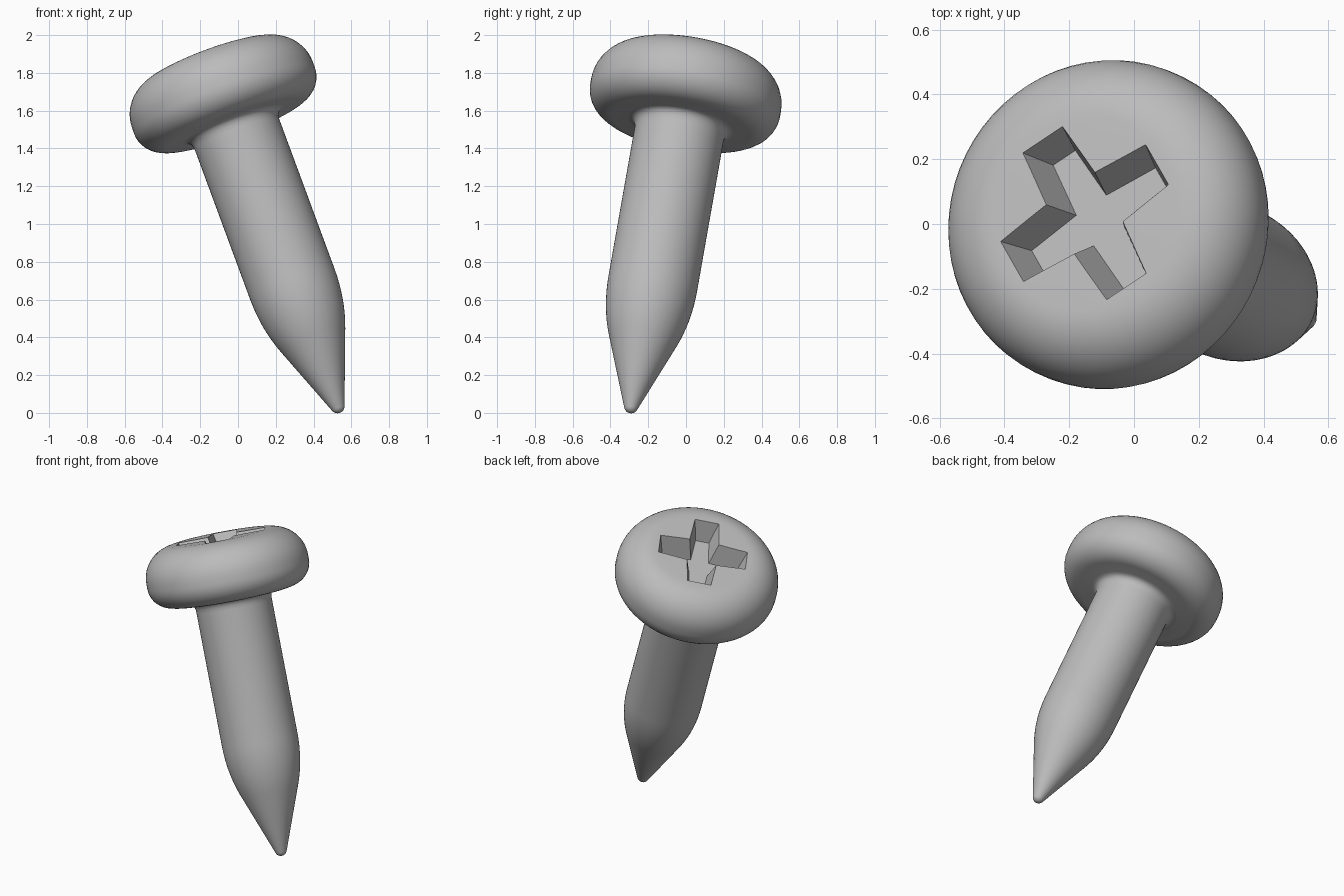
import bpy, bmesh, math
from mathutils import Matrix, Vector

cube = bpy.data.objects.get("Cube")
if cube:
    bpy.data.objects.remove(cube, do_unlink=True)

steel = bpy.data.materials.new("grey_steel")
steel.use_nodes = True
steel.diffuse_color = (0.5, 0.5, 0.5, 1)
steel.node_tree.nodes["Principled BSDF"].inputs["Base Color"].default_value = (0.5, 0.5, 0.5, 1)


def arc(cx, cz, r, start, end, n):
    """Profile points on a circle, angles in degrees."""
    angles = [math.radians(start + (end - start) * i / n) for i in range(n + 1)]
    return [(cx + r * math.cos(a), cz + r * math.sin(a)) for a in angles]


def bend(a, b, c, n):
    """Profile points rounding the corner b between a and c."""
    a, b, c = Vector(a), Vector(b), Vector(c)
    return [tuple(a.lerp(b, i / n).lerp(b.lerp(c, i / n), i / n)) for i in range(n + 1)]


def make_object(name, bm):
    bmesh.ops.recalc_face_normals(bm, faces=bm.faces)
    mesh = bpy.data.meshes.new(name)
    bm.to_mesh(mesh)
    bm.free()
    mesh.materials.append(steel)
    obj = bpy.data.objects.new(name, mesh)
    bpy.context.collection.objects.link(obj)
    return obj


# Screw body: flat-topped pan head, filleted neck, shank and rounded point
TOP = 0.207
profile = [(0, TOP), (0.303, TOP)]
profile += arc(0.303, 0, TOP, 90, 0, 12)[1:]
profile += arc(0.37, -0.03, 0.14, 0, -90, 10)
profile += bend((0.285, -0.17), (0.238, -0.17), (0.238, -0.23), 5)
profile += bend((0.238, -1.08), (0.238, -1.25), (0.182, -1.4), 8)
profile += arc(0, -1.78, 0.037, -20, -90, 6)
profile[-1] = (0, profile[-1][1])

bm = bmesh.new()
verts = [bm.verts.new((x, 0, z)) for x, z in profile]
edges = [bm.edges.new(pair) for pair in zip(verts, verts[1:])]
bmesh.ops.spin(bm, geom=verts + edges, cent=(0, 0, 0), axis=(0, 0, 1),
               angle=math.tau, steps=64)
bmesh.ops.remove_doubles(bm, verts=bm.verts, dist=0.0005)
screw = make_object("screw", bm)


# Cross recess cutter: four arms that narrow outwards and with depth
def cross_ring(bm, depth):
    t = depth / 0.14
    length, tip, root = 0.275 - 0.04 * t, 0.075 - 0.033 * t, 0.092 - 0.035 * t
    ring = []
    for k in range(4):
        turn = Matrix.Rotation(math.radians(30 + 90 * k), 3, 'Z')
        for p in ((length, -tip), (length, tip), (root, root)):
            ring.append(bm.verts.new(turn @ Vector((*p, TOP - depth))))
    return ring


bm = bmesh.new()
upper, lower = cross_ring(bm, -0.05), cross_ring(bm, 0.14)
bm.faces.new(upper)
bm.faces.new(lower)
for i in range(len(upper)):
    j = (i + 1) % len(upper)
    bm.faces.new((upper[i], upper[j], lower[j], lower[i]))
cutter = make_object("recess_cutter", bm)
cutter.hide_render = True

# Cut the recess, then shade smooth with crisp recess edges
cut = screw.modifiers.new("recess", 'BOOLEAN')
cut.operation = 'DIFFERENCE'
cut.solver = 'EXACT'
cut.object = cutter
bpy.ops.object.select_all(action='DESELECT')
screw.select_set(True)
bpy.context.view_layer.objects.active = screw
bpy.ops.object.modifier_apply(modifier=cut.name)
bpy.data.objects.remove(cutter, do_unlink=True)
bpy.ops.object.shade_smooth_by_angle(angle=math.radians(30))

# Lean the screw onto its point
screw.matrix_world = (Matrix.Translation((-0.082, 0, 1.682))
                      @ Matrix.Rotation(math.radians(-10), 4, 'X')
                      @ Matrix.Rotation(math.radians(-20), 4, 'Y'))
